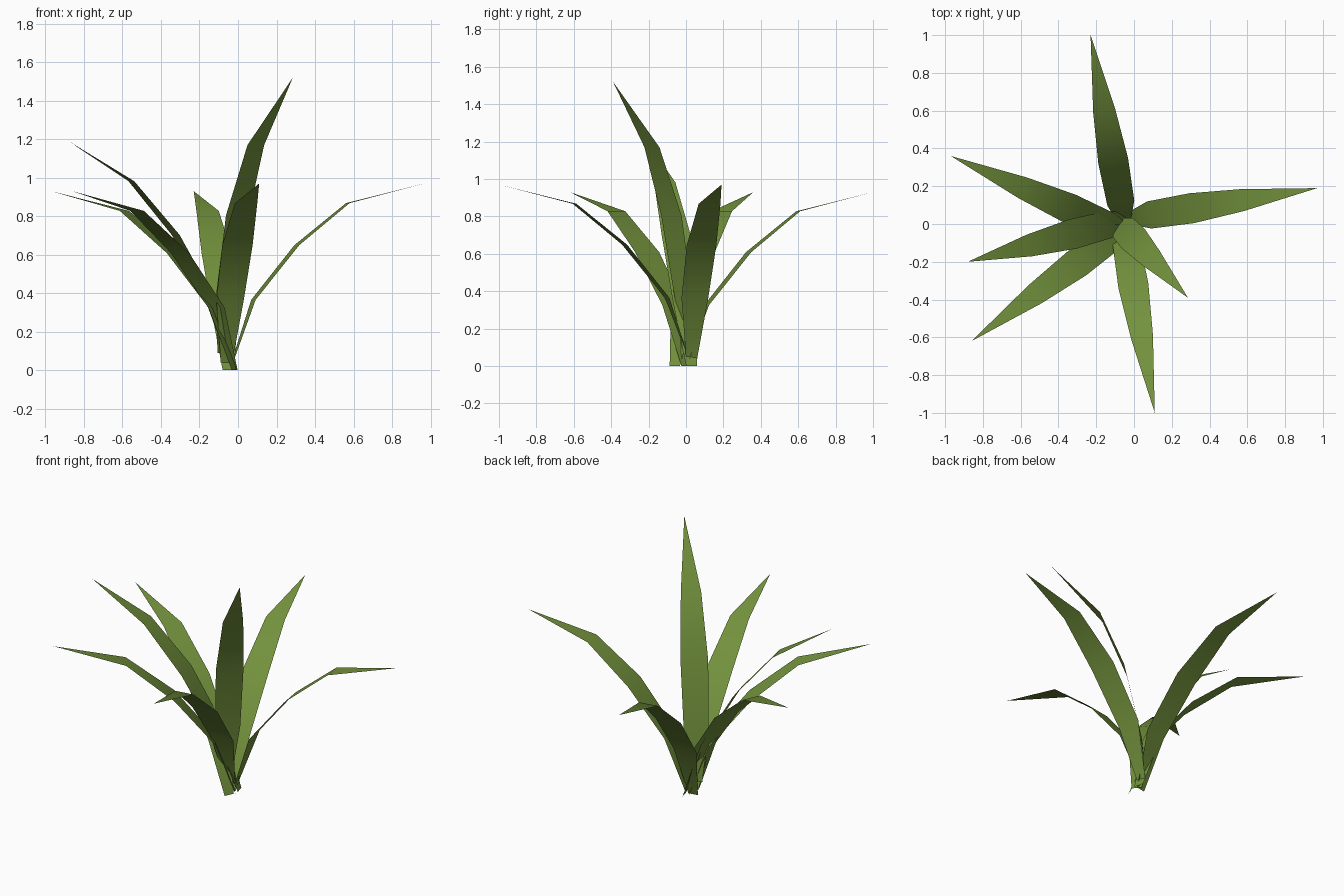
import bpy
from mathutils import Vector

cube = bpy.data.objects.get("Cube")
if cube:
    bpy.data.objects.remove(cube, do_unlink=True)

# Single leaf colour
green = bpy.data.materials.new("leaf_green")
green.use_nodes = True
colour = (0.17, 0.285, 0.046, 1.0)
green.diffuse_color = colour
bsdf = green.node_tree.nodes["Principled BSDF"]
bsdf.inputs["Base Color"].default_value = colour
bsdf.inputs["Roughness"].default_value = 0.9

# Blade width at each joint, ending in a point
WIDTHS = (0.06, 0.145, 0.16, 0.118)

# Bending curves: (share of reach, share of rise) at each inner joint
ARCHED = ((0, 0), (0.11, 0.35), (0.335, 0.655), (0.6, 0.89))
RAISED = ((0, 0), (0.135, 0.295), (0.36, 0.59), (0.625, 0.825))
UPRIGHT = ((0, 0), (0.07, 0.22), (0.22, 0.5), (0.48, 0.755))


def make_leaf(name, base, tip, curve):
    """Flat tapering ribbon that bends from base to tip."""
    base, tip = Vector(base), Vector(tip)
    span = tip - base
    side = Vector((-span.y, span.x, 0)).normalized()
    verts, faces = [], []
    for (reach, rise), width in zip(curve, WIDTHS):
        centre = base + Vector((span.x * reach, span.y * reach, span.z * rise))
        verts += [centre - side * width / 2, centre + side * width / 2]
    for i in range(0, len(verts) - 2, 2):
        faces.append((i, i + 2, i + 3, i + 1))
    last = len(verts)
    verts.append(tip)
    faces.append((last - 2, last, last - 1))

    mesh = bpy.data.meshes.new(name)
    mesh.from_pydata(verts, [], faces)
    mesh.materials.append(green)
    mesh.shade_smooth()
    leaf = bpy.data.objects.new(name, mesh)
    bpy.context.collection.objects.link(leaf)


# Rosette of leaves
make_leaf("back_leaf", (-0.05, 0, 0), (-0.23, 1, 0.93), ARCHED)
make_leaf("front_leaf", (-0.06, 0.01, 0.04), (0.11, -1, 0.97), ARCHED)
make_leaf("left_leaf", (-0.03, 0.03, 0.04), (0.97, 0.19, 0.97), ARCHED)
make_leaf("back_right_leaf", (-0.02, -0.06, 0), (-0.97, 0.36, 0.93), ARCHED)
make_leaf("front_right_leaf", (-0.02, 0, 0), (-0.86, -0.62, 0.93), ARCHED)
make_leaf("right_leaf", (-0.01, 0.03, 0), (-0.88, -0.2, 1.19), RAISED)
make_leaf("tall_leaf", (-0.085, 0.01, 0.09), (0.285, -0.39, 1.52), UPRIGHT)
